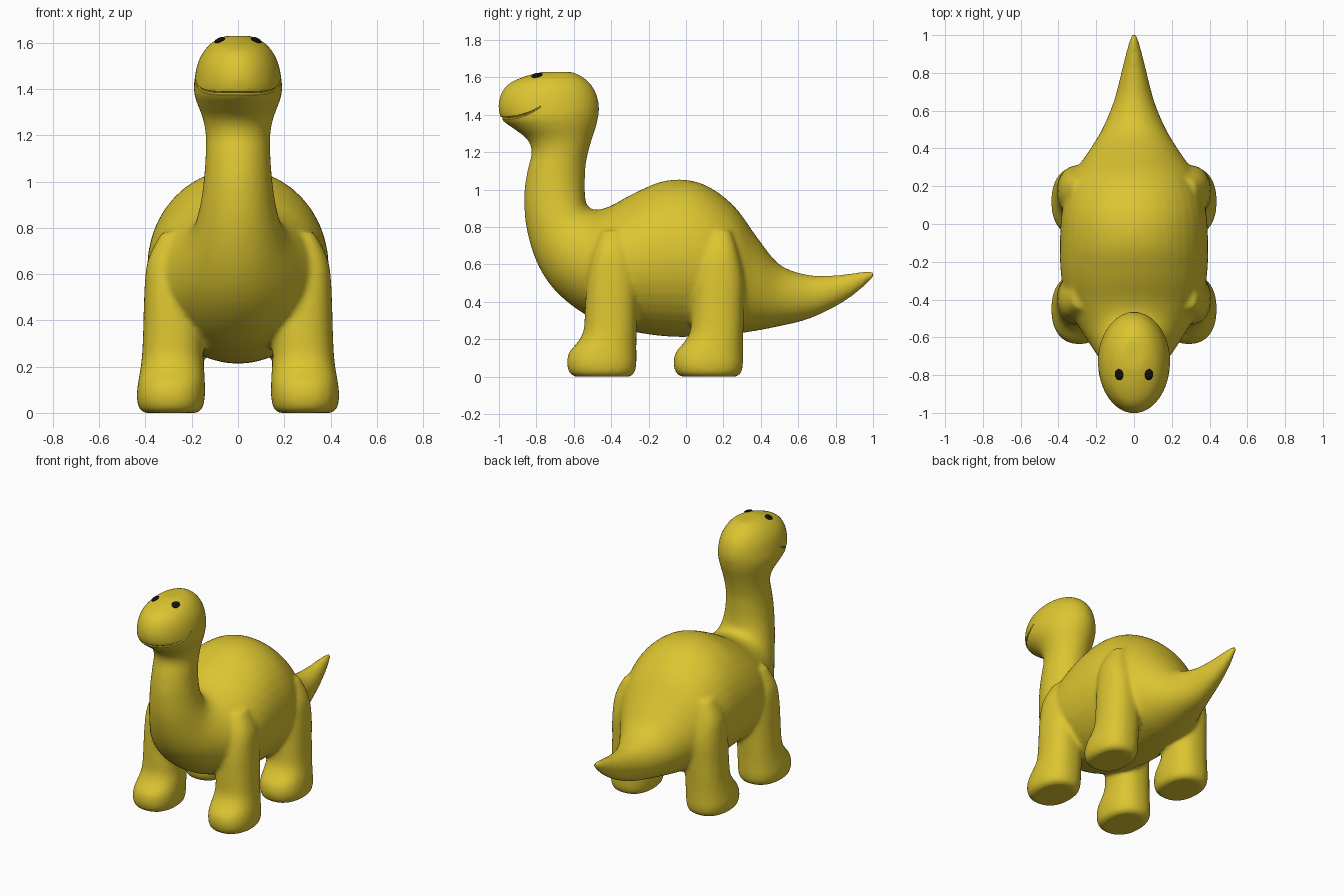
import bpy, bmesh, math
from mathutils import Vector
from mathutils.bvhtree import BVHTree

cube = bpy.data.objects.get("Cube")
if cube:
    bpy.data.objects.remove(cube, do_unlink=True)


def material(name, colour):
    mat = bpy.data.materials.new(name)
    mat.use_nodes = True
    mat.diffuse_color = (*colour, 1)
    shader = next(n for n in mat.node_tree.nodes if n.type == "BSDF_PRINCIPLED")
    shader.inputs["Base Color"].default_value = (*colour, 1)
    shader.inputs["Roughness"].default_value = 0.6
    return mat


skin = material("golden yellow", (0.72, 0.56, 0.03))
black = material("black", (0.006, 0.006, 0.006))


def add_object(name, mesh, mat=None):
    obj = bpy.data.objects.new(name, mesh)
    bpy.context.collection.objects.link(obj)
    if mat:
        mesh.materials.clear()
        mesh.materials.append(mat)
    return obj


def evaluated_mesh(obj):
    bpy.context.view_layer.update()
    graph = bpy.context.evaluated_depsgraph_get()
    return bpy.data.meshes.new_from_object(obj.evaluated_get(graph))


def smooth_rows(rows, steps):
    """Catmull-Rom interpolation between rows of numbers."""
    rows = [Vector(r) for r in rows]
    result = []
    for i in range(len(rows) - 1):
        a, b = rows[max(i - 1, 0)], rows[i]
        c, d = rows[i + 1], rows[min(i + 2, len(rows) - 1)]
        for s in range(steps):
            t = s / steps
            result.append(b + (c - a) * (t / 2)
                          + (a * 2 - b * 5 + c * 4 - d) * (t * t / 2)
                          + (b * 3 - a - c * 3 + d) * (t ** 3 / 2))
    return result + [rows[-1]]


def loft(bm, rings, power=2, sides=40):
    """Skin closed rings, each given by centre and two half axes."""
    def bend(v):
        return math.copysign(abs(v) ** (2 / power), v)

    loops = []
    for centre, u, v in rings:
        angles = [math.tau * k / sides for k in range(sides)]
        loops.append([bm.verts.new(centre + u * bend(math.cos(a)) + v * bend(math.sin(a)))
                      for a in angles])
    for low, high in zip(loops, loops[1:]):
        for k in range(sides):
            n = (k + 1) % sides
            bm.faces.new((low[k], low[n], high[n], high[k]))
    bm.faces.new(loops[0][::-1])
    bm.faces.new(loops[-1])


# Tail, torso, neck and head: upper point (y, z), lower point (y, z), half width
spine = [
    (1.01, .565, 1.01, .54, .012), (.93, .56, .92, .455, .037),
    (.8, .543, .8, .375, .068), (.65, .545, .65, .307, .107),
    (.5, .6, .5, .27, .17), (.38, .745, .36, .243, .25),
    (.25, .92, .25, .228, .33), (.08, 1.035, .08, .215, .38),
    (-.1, 1.05, -.1, .215, .392), (-.27, .985, -.3, .245, .385),
    (-.41, .91, -.5, .31, .34), (-.49, .893, -.68, .44, .26),
    (-.53, .92, -.79, .595, .2), (-.54, .98, -.852, .79, .165),
    (-.54, 1.06, -.865, .97, .147), (-.535, 1.14, -.848, 1.1, .14),
    (-.52, 1.21, -.825, 1.2, .14), (-.5, 1.28, -.85, 1.27, .153),
    (-.48, 1.34, -.92, 1.325, .175), (-.467, 1.4, -.985, 1.375, .191),
    (-.465, 1.45, -1.003, 1.44, .188), (-.48, 1.515, -.99, 1.51, .174),
    (-.51, 1.565, -.95, 1.565, .147), (-.555, 1.605, -.865, 1.605, .108),
    (-.61, 1.63, -.77, 1.63, .055),
]
bm = bmesh.new()
rings = []
for ty, tz, by, bz, half in smooth_rows(spine, 4):
    top, bottom = Vector((0, ty, tz)), Vector((0, by, bz))
    rings.append(((top + bottom) / 2, Vector((half, 0, 0)), (top - bottom) / 2))
loft(bm, rings)

# Legs: height, toe y, heel y, inner x, outer x
leg = [
    (0, -.595, -.3, .175, .405), (.02, -.623, -.275, .153, .428),
    (.07, -.637, -.265, .143, .438), (.13, -.625, -.265, .143, .432),
    (.19, -.575, -.265, .146, .422), (.25, -.547, -.263, .15, .415),
    (.36, -.54, -.26, .15, .41), (.52, -.53, -.26, .17, .405),
    (.66, -.5, -.29, .2, .39), (.78, -.45, -.33, .23, .33),
]
for shift in (0, .57):
    for side in (-1, 1):
        rings = []
        for z, toe, heel, inner, outer in smooth_rows(leg, 3):
            rings.append((Vector((side * (inner + outer) / 2, (toe + heel) / 2 + shift, z)),
                          Vector(((outer - inner) / 2, 0, 0)),
                          Vector((0, (heel - toe) / 2, 0))))
        loft(bm, rings, power=2.3)
bmesh.ops.recalc_face_normals(bm, faces=bm.faces)

# Fuse everything into one soft skin
mesh = bpy.data.meshes.new("body")
bm.to_mesh(mesh)
bm.free()
body = add_object("body", mesh, skin)
remesh = body.modifiers.new("fuse", "REMESH")
remesh.mode = "VOXEL"
remesh.voxel_size = 0.013
soften = body.modifiers.new("soften", "SMOOTH")
soften.factor = 0.5
soften.iterations = 10
fused = evaluated_mesh(body)
body.modifiers.clear()
body.data = fused

bm = bmesh.new()
bm.from_mesh(fused)
surface = BVHTree.FromBMesh(bm)
bm.free()

# Smiling mouth: a thin groove following the muzzle
curve = bpy.data.curves.new("mouth_cutter", "CURVE")
curve.dimensions = "3D"
curve.bevel_depth = 0.009
curve.bevel_resolution = 2
curve.use_fill_caps = True
line = curve.splines.new("POLY")
count = 41
line.points.add(count - 1)
for i, point in enumerate(line.points):
    s = 2 * i / (count - 1) - 1
    angle = 1.4 * s
    guess = Vector((.19 * math.sin(angle), -.73 - .27 * math.cos(angle), 1.38 + .065 * s ** 4))
    spot = surface.find_nearest(guess)[0]
    point.co = (spot.x, spot.y, guess.z, 1)
    point.radius = 1 - .6 * s ** 4
path = add_object("mouth_path", curve)
cutter = add_object("mouth_cutter", evaluated_mesh(path))
cutter.hide_render = True
groove = body.modifiers.new("mouth", "BOOLEAN")
groove.operation = "DIFFERENCE"
groove.solver = "EXACT"
groove.object = cutter
carved = evaluated_mesh(body)
body.modifiers.clear()
if len(carved.polygons) > len(fused.polygons) / 2:
    body.data = carved
for helper in (cutter, path):
    bpy.data.objects.remove(helper, do_unlink=True)
body.data.materials.clear()
body.data.materials.append(skin)

# Eyes: flat oval buttons resting on the brow
smooth_parts = [body]
for name, side in (("left_eye", 1), ("right_eye", -1)):
    spot, normal = surface.ray_cast(Vector((side * .078, -.797, 2)), Vector((0, 0, -1)))[:2]
    bm = bmesh.new()
    bmesh.ops.create_uvsphere(bm, u_segments=24, v_segments=12, radius=1)
    bmesh.ops.scale(bm, vec=(.024, .03, .009), verts=bm.verts)
    mesh = bpy.data.meshes.new(name)
    bm.to_mesh(mesh)
    bm.free()
    eye = add_object(name, mesh, black)
    eye.location = spot + normal * .003
    eye.rotation_euler = Vector((0, 0, 1)).rotation_difference(normal).to_euler()
    smooth_parts.append(eye)

bpy.ops.object.select_all(action="DESELECT")
for obj in smooth_parts:
    obj.select_set(True)
bpy.context.view_layer.objects.active = body
bpy.ops.object.shade_smooth_by_angle(angle=math.radians(40))
